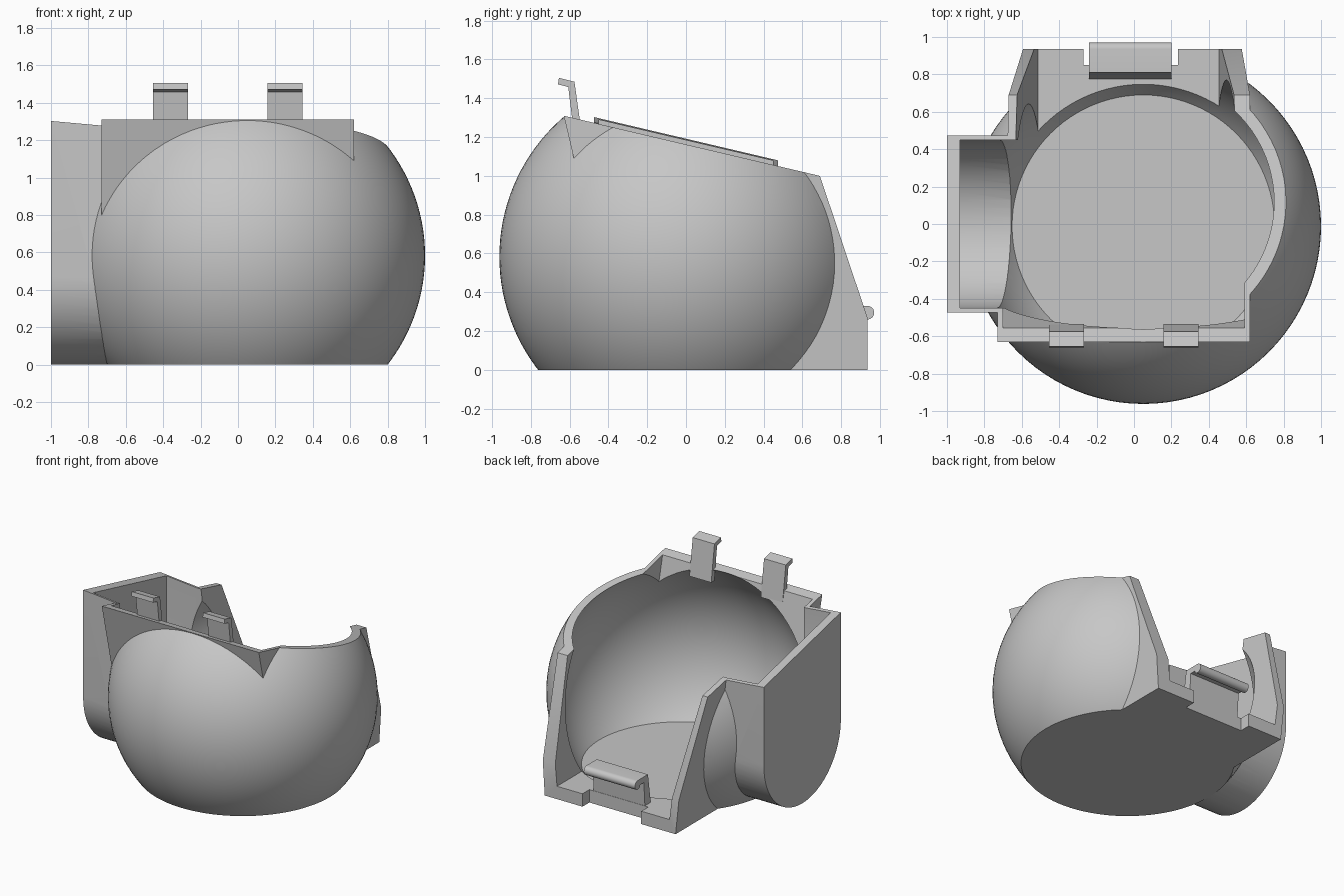
import bpy, bmesh, math
from mathutils import Vector

old = bpy.data.objects.get("Cube")
if old:
    bpy.data.objects.remove(old, do_unlink=True)

grey = bpy.data.materials.new("plain_grey")
grey.use_nodes = True
colour = (0.57, 0.57, 0.57, 1)
grey.diffuse_color = colour
grey.node_tree.nodes["Principled BSDF"].inputs["Base Color"].default_value = colour

CENTRE = Vector((0.05, -0.012, 0.583))
SLOPE = 0.235          # forward rise of the rim


def finish(name, bm):
    bmesh.ops.recalc_face_normals(bm, faces=bm.faces)
    mesh = bpy.data.meshes.new(name)
    bm.to_mesh(mesh)
    bm.free()
    mesh.materials.append(grey)
    obj = bpy.data.objects.new(name, mesh)
    bpy.context.collection.objects.link(obj)
    return obj


def solid(name, profile, left, right):
    """Side profile (y, z) extruded across x; an end may be a function of z."""
    bm = bmesh.new()
    rings = []
    for end in (left, right):
        at = end if callable(end) else (lambda z, e=end: e)
        rings.append([bm.verts.new((at(z), y, z)) for y, z in profile])
    a, b = rings
    bm.faces.new(a)
    bm.faces.new(b[::-1])
    for i in range(len(a)):
        j = (i + 1) % len(a)
        bm.faces.new((a[i], a[j], b[j], b[i]))
    return finish(name, bm)


def trim(obj, point, normal):
    """Cut a convex solid with a plane and cap it."""
    bm = bmesh.new()
    bm.from_mesh(obj.data)
    cut = bmesh.ops.bisect_plane(bm, geom=bm.verts[:] + bm.edges[:] + bm.faces[:],
                                 plane_co=point, plane_no=normal, clear_outer=True)
    edges = [e for e in cut["geom_cut"] if isinstance(e, bmesh.types.BMEdge)]
    bmesh.ops.contextual_create(bm, geom=edges)
    bmesh.ops.recalc_face_normals(bm, faces=bm.faces)
    bm.to_mesh(obj.data)
    bm.free()


def ball(name, radius, floor):
    bm = bmesh.new()
    bmesh.ops.create_uvsphere(bm, u_segments=96, v_segments=64, radius=radius)
    bmesh.ops.translate(bm, verts=bm.verts, vec=CENTRE)
    obj = finish(name, bm)
    trim(obj, (0, 0, floor), (0, 0, -1))
    return obj


def combine(target, tool, operation):
    tool.hide_render = True
    mod = target.modifiers.new("combine", "BOOLEAN")
    mod.operation, mod.solver, mod.object = operation, "EXACT", tool
    bpy.context.view_layer.objects.active = target
    bpy.ops.object.modifier_apply(modifier=mod.name)
    bpy.data.objects.remove(tool, do_unlink=True)


def u_profile(r, mid, top):
    arc = [(r * math.cos(math.pi * (1 + i / 32)), mid + r * math.sin(math.pi * (1 + i / 32)))
           for i in range(33)]
    return arc + [(r, top), (-r, top)]


def lean(foot, head):
    return lambda z: foot + (head - foot) * z


# Outer shell: ball, front plate corners and rear housing
body = ball("shell", 0.95, -0.08)
trim(body, (0, 0.67, 1.0), (0, 0.73, 0.245))
combine(body, solid("front_block", [(-0.677, 1.51), (-0.47, 0.63), (-0.2, 0.63), (-0.2, 1.51)],
                    -0.73, 0.62), "UNION")
combine(body, solid("rear_block", [(0, -0.05), (0.935, -0.05), (0.935, 0.27), (0.62, 1.209),
                                   (0.02, 1.209)],
                    lean(-0.565, -0.67), lean(0.56, 0.62)), "UNION")
# Sloping rim
rim = lambda y: 1.31 - SLOPE * (y + 0.63)
combine(body, solid("rim_cutter", [(-1.5, rim(-1.5)), (1.5, rim(1.5)), (1.5, 3), (-1.5, 3)],
                    -2, 2), "DIFFERENCE")

# Side housing with rounded bottom and its own tilted top
side = solid("side_housing", u_profile(0.473, 0.472, 1.8), -1, -0.66)
trim(side, (-1, -0.47, 1.302), (0.09, SLOPE, 1))
combine(body, side, "UNION")

# Flat underside
combine(body, solid("floor_cutter", [(-2, -1), (2, -1), (2, 0), (-2, 0)], -2, 2), "DIFFERENCE")

# Hollows, joined first and cut out in one go
hollow = ball("hollow", 0.9, 0.02)
combine(hollow, solid("rear_hollow", [(0.03, 0.1), (1.3, 0.1), (1.3, 1.6), (0.03, 1.6)],
                      lean(-0.5, -0.625), lean(0.445, 0.535)), "UNION")
combine(hollow, solid("side_hollow", u_profile(0.448, 0.475, 1.9), -0.93, -0.5), "UNION")
combine(hollow, solid("front_hollow", [(-0.607, 1.51), (-0.4, 0.63), (-0.15, 0.63),
                                       (-0.15, 1.51)], -0.7, 0.59), "UNION")
combine(body, hollow, "DIFFERENCE")
# Notch in the rear floor
combine(body, solid("rear_notch", [(0.85, -0.1), (1.2, -0.1), (1.2, 0.2), (0.85, 0.2)],
                    -0.27, 0.235), "DIFFERENCE")

# Front hooks
hook = [(-0.535, 1.2), (-0.575, 1.485), (-0.655, 1.505), (-0.66, 1.472),
        (-0.607, 1.458), (-0.575, 1.2)]
hooks = [solid("front_hook_" + tag, hook, x, x + 0.187)
         for tag, x in (("right", -0.455), ("left", 0.158))]

# Rear catch with rounded lip
bead = [(0.935 + 0.035 * math.cos(a), 0.295 + 0.035 * math.sin(a))
        for a in (math.radians(90 - 15 * i) for i in range(17))]
catch = solid("rear_catch", [(0.77, 0.06), (0.81, 0.33)] + bead
              + [(0.905, 0.285), (0.86, 0.285), (0.845, 0.06)], -0.24, 0.2)

for obj in [body, catch] + hooks:
    bpy.ops.object.select_all(action="DESELECT")
    obj.select_set(True)
    bpy.context.view_layer.objects.active = obj
    bpy.ops.object.shade_smooth_by_angle(angle=math.radians(25))
